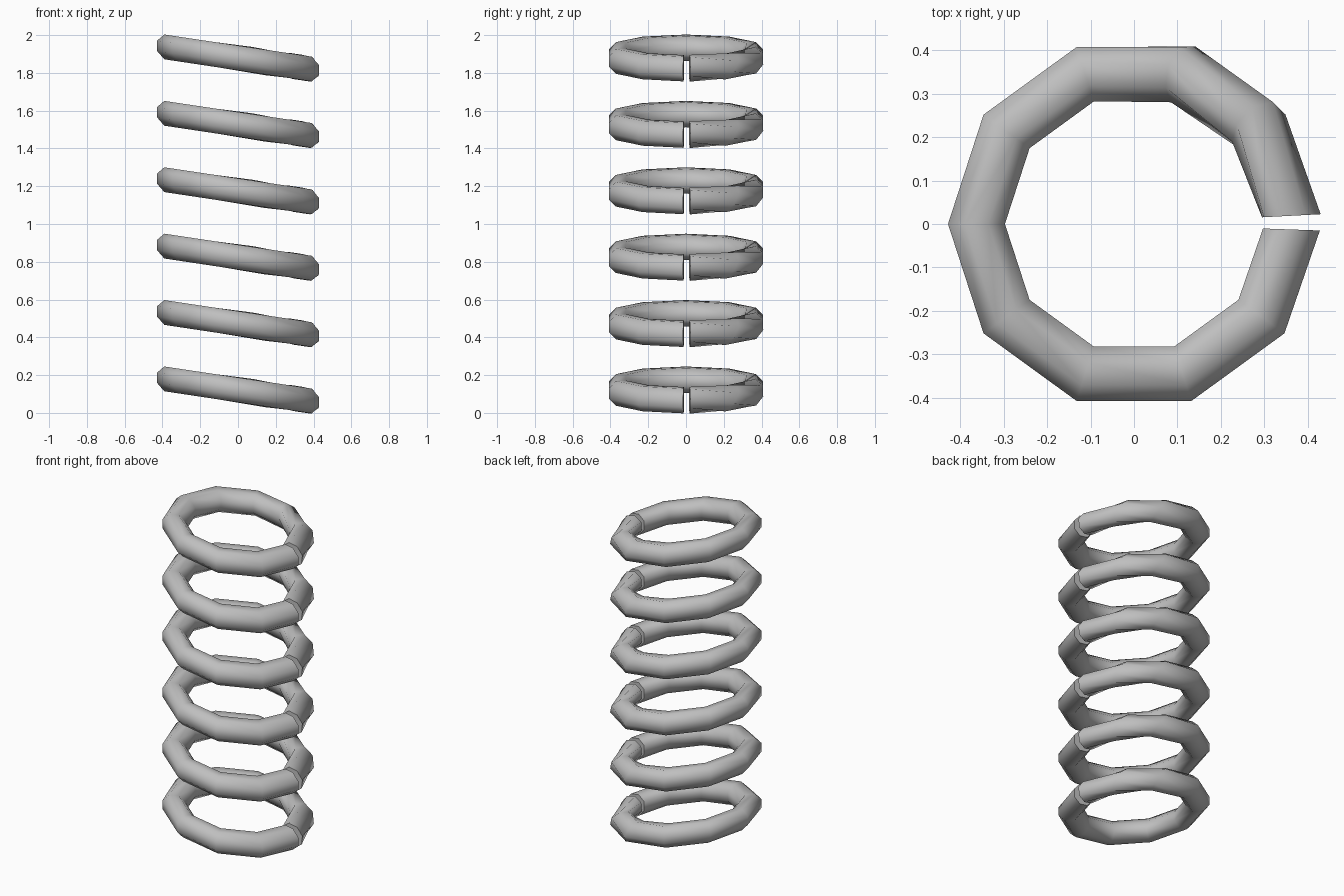
import bpy, bmesh
from math import sin, cos, radians, tau

COILS, PITCH, BASE_Z = 6, 0.3515, 0.1215
SLOPE = 0.15          # drop of each coil from its right to its left side
RADIUS, TUBE, SIDES = 0.363, 0.071, 8

cube = bpy.data.objects.get("Cube")
if cube:
    bpy.data.objects.remove(cube)

steel = bpy.data.materials.new("grey steel")
steel.use_nodes = True
grey = (0.52, 0.52, 0.52, 1)
steel.diffuse_color = grey
steel.node_tree.nodes["Principled BSDF"].inputs["Base Color"].default_value = grey

# Stations round one coil: angle, twist of section, skew of section (degrees)
stations = [(-2, 0, 0)]
stations += [(-36 * i, 0, 0) for i in range(1, 8)]
stations += [(-288, 12, 6), (-322, 50, 7), (-357, 85, 0)]


def section(bm, angle, twist, skew):
    ring = []
    for k in range(SIDES):
        phi = tau * (k + 0.5) / SIDES + radians(twist)
        a = radians(angle + skew * sin(phi))
        r = RADIUS + TUBE * cos(phi)
        x, y = r * cos(a), r * sin(a)
        ring.append(bm.verts.new((x, y, TUBE * sin(phi) - SLOPE * x)))
    return ring


def make_coil(name):
    bm = bmesh.new()
    rings = [section(bm, *s) for s in stations]
    for a, b in zip(rings, rings[1:]):
        for k in range(SIDES):
            n = (k + 1) % SIDES
            bm.faces.new((a[k], a[n], b[n], b[k]))
    # Closed ends
    bm.faces.new(rings[0])
    bm.faces.new(rings[-1])
    bmesh.ops.recalc_face_normals(bm, faces=bm.faces)
    mesh = bpy.data.meshes.new(name)
    bm.to_mesh(mesh)
    bm.free()
    mesh.materials.append(steel)
    obj = bpy.data.objects.new(name, mesh)
    bpy.context.collection.objects.link(obj)
    bpy.ops.object.select_all(action="DESELECT")
    obj.select_set(True)
    bpy.context.view_layer.objects.active = obj
    bpy.ops.object.shade_smooth_by_angle(angle=radians(60))
    return obj


# Stack of separate slanted coils
for i in range(COILS):
    coil = make_coil(f"spring_coil_{i + 1}")
    coil.location.z = BASE_Z + i * PITCH
